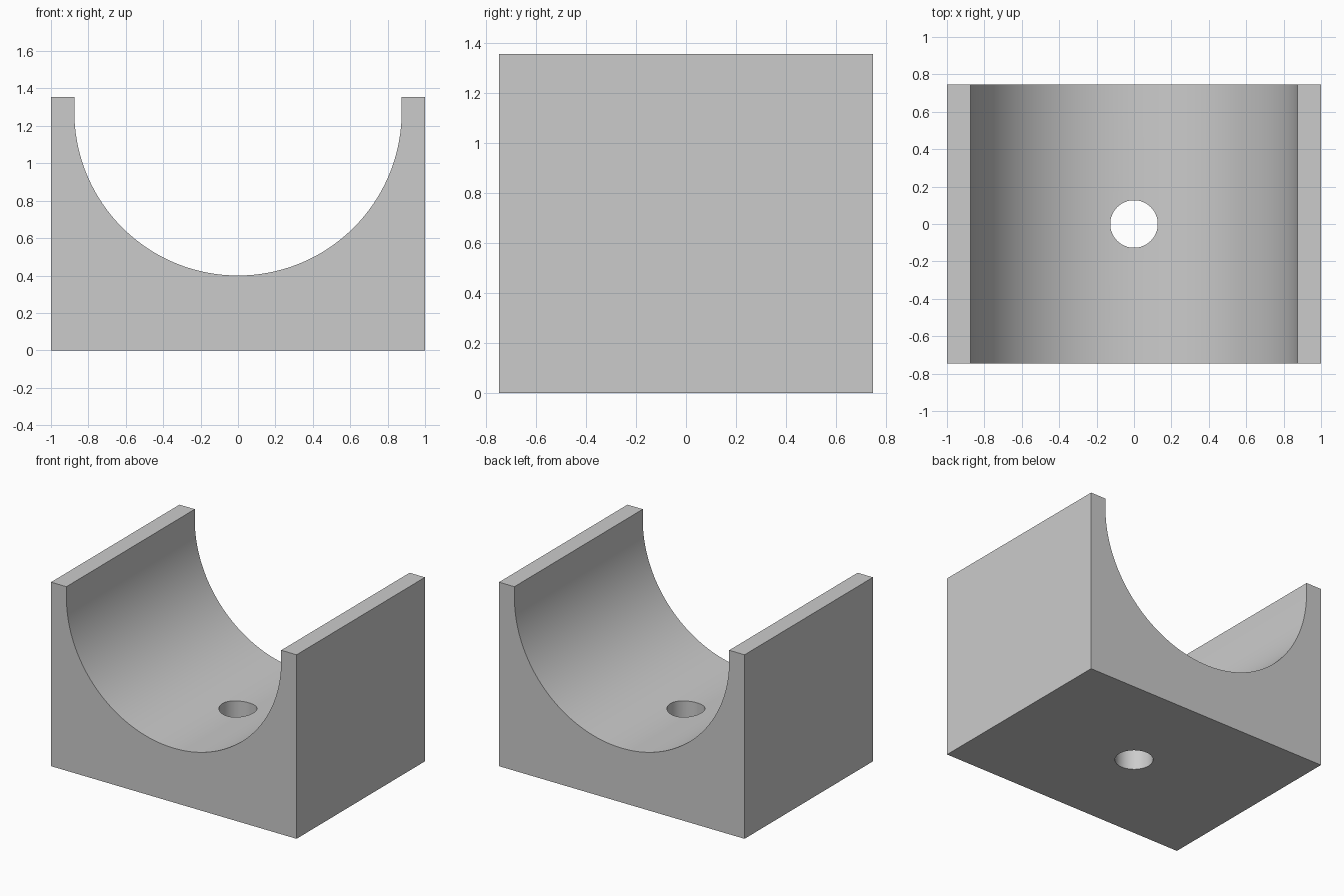
import bpy, bmesh, math
from mathutils import Vector

cube = bpy.data.objects.get("Cube")
if cube:
    bpy.data.objects.remove(cube, do_unlink=True)

HEIGHT, HALF_DEPTH = 1.355, 0.747
RADIUS, CENTRE_Z, HOLE_RADIUS = 0.875, 1.275, 0.127
SEGMENTS = 96

grey = bpy.data.materials.new("plain_grey")
grey.use_nodes = True
colour = (0.6, 0.6, 0.6, 1)
grey.diffuse_color = colour
grey.node_tree.nodes["Principled BSDF"].inputs["Base Color"].default_value = colour

# Cradle block: outer box outline with a half-round trough, extruded front to back
arc = [(-RADIUS * math.cos(math.pi * i / SEGMENTS),
        CENTRE_Z - RADIUS * math.sin(math.pi * i / SEGMENTS)) for i in range(SEGMENTS + 1)]
outline = [(-1, 0), (-1, HEIGHT), (-RADIUS, HEIGHT)] + arc + [(RADIUS, HEIGHT), (1, HEIGHT), (1, 0)]
bm = bmesh.new()
face = bm.faces.new([bm.verts.new((x, -HALF_DEPTH, z)) for x, z in outline])
extruded = bmesh.ops.extrude_face_region(bm, geom=[face])["geom"]
bmesh.ops.translate(bm, vec=Vector((0, 2 * HALF_DEPTH, 0)),
                    verts=[v for v in extruded if isinstance(v, bmesh.types.BMVert)])
bmesh.ops.recalc_face_normals(bm, faces=bm.faces)
mesh = bpy.data.meshes.new("cradle_block")
bm.to_mesh(mesh)
bm.free()
mesh.materials.append(grey)
block = bpy.data.objects.new("cradle_block", mesh)
bpy.context.collection.objects.link(block)

# Vertical bolt hole through the base
bpy.ops.mesh.primitive_cylinder_add(vertices=64, radius=HOLE_RADIUS, depth=1.2, location=(0, 0, 0.3))
cutter = bpy.context.object
cutter.name = "hole_cutter"
cutter.data.materials.append(grey)
bpy.ops.object.select_all(action="DESELECT")
block.select_set(True)
bpy.context.view_layer.objects.active = block
drill = block.modifiers.new("bolt_hole", "BOOLEAN")
drill.operation, drill.solver, drill.object = "DIFFERENCE", "EXACT", cutter
bpy.ops.object.modifier_apply(modifier=drill.name)
bpy.data.objects.remove(cutter, do_unlink=True)

# Smooth curved walls, crisp edges
bpy.ops.object.shade_smooth_by_angle(angle=math.radians(30))
